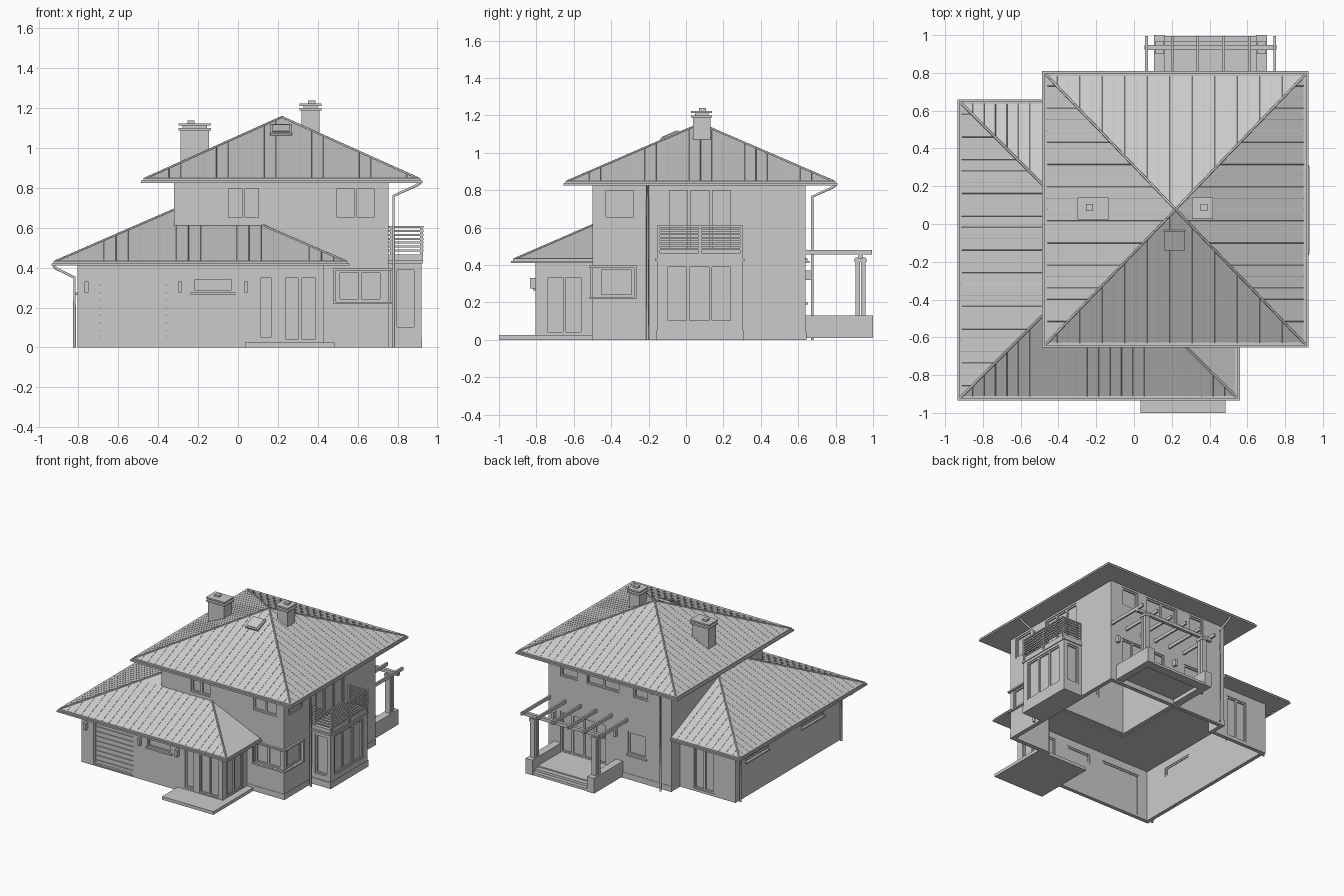
import bpy, bmesh, math
from mathutils import Matrix, Vector

if "Cube" in bpy.data.objects:
    bpy.data.objects.remove(bpy.data.objects["Cube"])

T = 0.03          # wall thickness
walls, holes = {}, {}


def boxes(name, specs):
    """One object from several boxes (x0,x1,y0,y1,z0,z1)."""
    bm = bmesh.new()
    for x0, x1, y0, y1, z0, z1 in specs:
        m = Matrix.Translation(((x0 + x1) / 2, (y0 + y1) / 2, (z0 + z1) / 2)) @ \
            Matrix.Diagonal((abs(x1 - x0), abs(y1 - y0), abs(z1 - z0), 1))
        bmesh.ops.create_cube(bm, size=1, matrix=m)
    return from_bm(name, bm)


def from_bm(name, bm):
    me = bpy.data.meshes.new(name)
    bm.to_mesh(me)
    bm.free()
    ob = bpy.data.objects.new(name, me)
    bpy.context.collection.objects.link(ob)
    return ob


def faces(name, verts, polys):
    bm = bmesh.new()
    vs = [bm.verts.new(v) for v in verts]
    for p in polys:
        bm.faces.new([vs[i] for i in p])
    bmesh.ops.recalc_face_normals(bm, faces=bm.faces)
    return from_bm(name, bm)


def lines(name, paths, r, res=0):
    cu = bpy.data.curves.new(name, 'CURVE')
    cu.dimensions = '3D'
    cu.bevel_depth, cu.bevel_resolution, cu.use_fill_caps = r, res, True
    for pts in paths:
        s = cu.splines.new('POLY')
        s.points.add(len(pts) - 1)
        for p, q in zip(s.points, pts):
            p.co = (*q, 1)
    ob = bpy.data.objects.new(name, cu)
    bpy.context.collection.objects.link(ob)


def place(axis, sgn, c, a0, a1, d0, d1, z0, z1):
    """Box on a wall: a = along the wall, d = depth inward from its face c."""
    n0, n1 = sorted((c - sgn * d0, c - sgn * d1))
    return (n0, n1, a0, a1, z0, z1) if axis == 'x' else (a0, a1, n0, n1, z0, z1)


def wall(name, axis, sgn, c, a0, a1, z0, z1):
    walls[name] = (axis, sgn, c, boxes(name, [place(axis, sgn, c, a0, a1, 0, T, z0, z1)]))
    holes[name] = []


def window(wname, name, a0, a1, z0, z1, panes=1, sill=False, slats=0):
    ax, sg, c, _ = walls[wname]
    P = lambda *b: place(ax, sg, c, *b)
    holes[wname].append(P(a0, a1, -0.02, T + 0.02, z0, z1))
    f = 0.012
    parts = [P(a0, a0 + f, 0.006, 0.026, z0, z1), P(a1 - f, a1, 0.006, 0.026, z0, z1),
             P(a0, a1, 0.006, 0.026, z0, z0 + f), P(a0, a1, 0.006, 0.026, z1 - f, z1),
             P(a0, a1, 0.016, 0.020, z0, z1)]
    for i in range(1, panes):
        m = a0 + (a1 - a0) * i / panes
        parts.append(P(m - 0.008, m + 0.008, 0.006, 0.026, z0, z1))
    for i in range(slats):
        h = (z1 - z0) / slats
        parts.append(P(a0, a1, 0.009, 0.02, z0 + i * h + 0.003, z0 + (i + 1) * h - 0.003))
    if sill:
        parts.append(P(a0 - 0.008, a1 + 0.008, -0.012, 0.02, z0 - 0.012, z0))
    boxes(name, parts)


# walls
wall("low_front_wall", 'y', -1, -0.805, -0.805, 0.43, 0, 0.415)
wall("low_left_wall", 'x', -1, -0.805, -0.805, 0.53, 0, 0.415)
wall("low_back_wall", 'y', 1, 0.53, -0.805, -0.30, 0, 0.415)
wall("entrance_side_wall", 'x', 1, 0.43, -0.805, -0.48, 0, 0.415)
wall("main_front_wall", 'y', -1, -0.50, 0.42, 0.755, 0, 0.42)
wall("upper_front_wall", 'y', -1, -0.50, -0.32, 0.755, 0.42, 0.83)
wall("main_right_wall", 'x', 1, 0.755, -0.50, 0.64, 0, 0.83)
wall("main_back_wall", 'y', 1, 0.64, -0.32, 0.755, 0, 0.83)
wall("upper_left_wall", 'x', -1, -0.32, -0.50, 0.64, 0.415, 0.83)
wall("main_left_wall", 'x', -1, -0.32, 0.50, 0.64, 0, 0.42)
wall("bay_outer_wall", 'x', 1, 0.92, -0.155, 0.305, 0, 0.42)
wall("bay_front_wall", 'y', -1, -0.155, 0.74, 0.92, 0, 0.42)
wall("bay_back_wall", 'y', 1, 0.305, 0.74, 0.92, 0, 0.42)

# windows and doors
window("low_front_wall", "garage_door", -0.70, -0.35, 0.01, 0.35, slats=9)
window("low_front_wall", "front_strip_window", -0.23, -0.02, 0.275, 0.35, sill=True)
window("low_front_wall", "entrance_sidelight", 0.10, 0.18, 0.04, 0.36)
window("low_front_wall", "entrance_door", 0.225, 0.40, 0.03, 0.36, panes=2)
window("entrance_side_wall", "entrance_side_window", -0.75, -0.55, 0.03, 0.345, panes=2)
window("low_left_wall", "left_strip_window_a", -0.57, -0.30, 0.275, 0.35, sill=True)
window("low_left_wall", "left_strip_window_b", 0.12, 0.40, 0.275, 0.35, sill=True)
window("low_back_wall", "back_service_door", -0.62, -0.44, 0.02, 0.35, panes=2)
window("main_front_wall", "corner_window_front", 0.50, 0.725, 0.23, 0.385, panes=2)
window("main_right_wall", "corner_window_side", -0.465, -0.28, 0.23, 0.385)
window("upper_front_wall", "upper_front_window_a", -0.06, 0.115, 0.64, 0.81, panes=2)
window("upper_front_wall", "upper_front_window_b", 0.485, 0.695, 0.64, 0.81, panes=2)
window("main_right_wall", "upper_side_window", -0.44, -0.27, 0.645, 0.81)
window("main_right_wall", "balcony_door", -0.10, 0.25, 0.475, 0.81, panes=3)
window("main_back_wall", "upper_back_window_a", -0.12, 0.01, 0.66, 0.81)
window("main_back_wall", "upper_back_window_b", 0.13, 0.42, 0.66, 0.81, panes=2)
window("main_back_wall", "upper_back_window_c", 0.50, 0.65, 0.66, 0.81)
window("main_back_wall", "lower_back_window", -0.10, 0.06, 0.20, 0.38, sill=True)
window("main_back_wall", "terrace_doors", 0.25, 0.65, 0.06, 0.38, panes=4)
window("bay_outer_wall", "bay_window", -0.107, 0.25, 0.09, 0.40, panes=3)
window("bay_front_wall", "bay_front_window", 0.785, 0.895, 0.09, 0.40)
window("bay_back_wall", "bay_back_window", 0.785, 0.895, 0.09, 0.40)
holes["main_right_wall"].append((0.70, 0.78, -0.12, 0.27, 0.05, 0.40))

# cut the openings
for name, (_, _, _, ob) in walls.items():
    if holes[name]:
        cutter = boxes("cutter", holes[name])
        cutter.hide_render = True
        mod = ob.modifiers.new("openings", 'BOOLEAN')
        mod.operation, mod.solver, mod.object = 'DIFFERENCE', 'EXACT', cutter
        dg = bpy.context.evaluated_depsgraph_get()
        me = bpy.data.meshes.new_from_object(ob.evaluated_get(dg))
        ob.modifiers.clear()
        ob.data = me
        bpy.data.objects.remove(cutter)

# corner window surround, plinth, lamps
boxes("corner_window_surround", [(0.48, 0.77, -0.515, -0.48, z, z + 0.012) for z in (0.217, 0.385)] +
      [(0.735, 0.77, -0.515, -0.265, z, z + 0.012) for z in (0.217, 0.385)] +
      [(0.48, 0.492, -0.512, -0.49, 0.217, 0.39), (0.745, 0.767, -0.277, -0.265, 0.217, 0.39)])
boxes("plinth", [(0.43, 0.758, -0.503, -0.49, 0, 0.045), (0.745, 0.758, -0.503, 0.643, 0, 0.045),
                 (-0.323, 0.758, 0.63, 0.643, 0, 0.045), (0.75, 0.924, -0.16, 0.31, 0, 0.05)])
boxes("wall_lamps", [(x - 0.01, x + 0.01, -0.835, -0.80, 0.275, 0.33) for x in (-0.76, -0.29, 0.04)] +
      [(x - 0.01, x + 0.01, 0.63, 0.67, 0.32, 0.37) for x in (0.16, 0.70)])
boxes("entrance_step", [(0.035, 0.485, -1.0, -0.50, 0, 0.025)])

# balcony
boxes("balcony_slab", [(0.75, 0.926, -0.165, 0.312, 0.42, 0.435), (0.75, 0.92, -0.155, 0.305, 0.435, 0.465)])
rail = [(x - 0.007, x + 0.007, y - 0.007, y + 0.007, 0.43, 0.61)
        for x, y in ((0.92, -0.145), (0.92, 0.075), (0.92, 0.295), (0.77, -0.145), (0.77, 0.295))]
for i in range(7):
    z = 0.48 + i * 0.02
    rail.append((0.922, 0.93, -0.155, 0.305, z, z + 0.01))
    for y in (-0.155, 0.297):
        rail.append((0.755, 0.93, y, y + 0.008, z, z + 0.01))
boxes("balcony_railing", rail)

# back terrace and pergola
boxes("terrace", [(0.105, 0.165, 0.64, 1.0, 0.01, 0.13), (0.645, 0.705, 0.64, 1.0, 0.01, 0.13),
                  (0.165, 0.645, 0.64, 0.93, 0.04, 0.06), (0.165, 0.645, 0.92, 0.965, 0.01, 0.05),
                  (0.165, 0.645, 0.965, 0.995, 0.01, 0.03)])
posts = []
for x in (0.135, 0.675):
    for y in (0.918, 0.948):
        posts.append((x - 0.02, x + 0.02, y - 0.012, y + 0.012, 0.13, 0.44))
    posts.append((x - 0.025, x + 0.025, 0.90, 0.965, 0.415, 0.435))
boxes("pergola_posts", posts)
boxes("pergola_beams", [(0.055, 0.755, 0.922, 0.947, 0.435, 0.46)] +
      [(0.066 + i * 0.136 - 0.007, 0.066 + i * 0.136 + 0.007, 0.64, 0.995, 0.455, 0.48) for i in range(6)])


# roofs
def seams(start, along, inward, length, run, rise, limit):
    out = []
    n = round(length / 0.06)
    for i in range(1, n):
        t = length * i / n
        d = min(min(t, length - t) * 2 * run / length, limit)
        p = Vector(start) + Vector(along) * t
        out.append([p, p + Vector(inward) * d + Vector((0, 0, rise * d))])
    return out


x0, x1, y0, y1, zb = -0.465, 0.905, -0.635, 0.79, 0.847
cx, cy, zt = (x0 + x1) / 2, (y0 + y1) / 2, 1.155
W, D, H = x1 - x0, y1 - y0, zt - zb
base = [(x0, y0, zb), (x1, y0, zb), (x1, y1, zb), (x0, y1, zb)]
boxes("main_eaves", [(-0.487, 0.925, -0.655, 0.81, 0.825, 0.838), (x0 - 0.01, x1 + 0.01, y0 - 0.01, y1 + 0.01, 0.838, 0.85)])
faces("main_roof", base + [(cx, cy, zt)], [(0, 1, 4), (1, 2, 4), (2, 3, 4), (3, 0, 4), (3, 2, 1, 0)])
lines("main_hip_caps", [[b, (cx, cy, zt)] for b in base], 0.006, 1)
kx, ky = H / (W / 2), H / (D / 2)
lines("main_roof_seams", seams(base[0], (1, 0, 0), (0, 1, 0), W, D / 2, ky, 9) +
      seams(base[3], (1, 0, 0), (0, -1, 0), W, D / 2, ky, 9) +
      seams(base[0], (0, 1, 0), (1, 0, 0), D, W / 2, kx, 9) +
      seams(base[1], (0, 1, 0), (-1, 0, 0), D, W / 2, kx, 9), 0.0015)

k, zl = 0.435, 0.432
lz = lambda d: zl + k * d
A, B, G = (-0.915, -0.915, zl), (0.54, -0.915, zl), (-0.915, 0.64, zl)
C, E, F = (0.125, -0.5, lz(0.415)), (-0.32, -0.32, lz(0.595)), (-0.32, 0.045, lz(0.595))
faces("low_roof", [A, B, C, (-0.32, -0.5, lz(0.415)), E, F, G, (-0.32, 0.64, zl), (0.54, -0.5, zl)],
      [(0, 1, 2, 3, 4), (0, 4, 5, 6), (6, 5, 7), (1, 8, 2)])
boxes("low_eaves", [(-0.935, -0.32, -0.935, 0.66, 0.41, 0.422), (-0.32, 0.56, -0.935, -0.50, 0.41, 0.422),
                    (-0.925, -0.32, -0.925, 0.65, 0.422, 0.434), (-0.32, 0.55, -0.925, -0.50, 0.422, 0.434)])
lines("low_hip_caps", [[A, E], [G, F], [B, C]], 0.006, 1)
lines("low_roof_seams", seams(A, (1, 0, 0), (0, 1, 0), 1.455, 0.7275, k, 0.415) +
      seams(A, (0, 1, 0), (1, 0, 0), 1.555, 0.7775, k, 0.595) +
      seams(G, (1, 0, 0), (0, -1, 0), 1.455, 0.7275, k, 0.595)[:9], 0.0015)

# roof window
rw = boxes("roof_window", [(-0.055, 0.055, -0.055, 0.055, -0.01, 0.01), (-0.043, 0.043, -0.043, 0.043, 0, 0.014)])
rw.location = (0.215, -0.085, zb + ky * (-0.085 - y0) + 0.004)
rw.rotation_euler.x = math.atan(ky)


# chimneys
def chimney(name, a0, a1, b0, b1, z0, z, sx):
    o = 0.01
    boxes(name, [(a0, a1, b0, b1, z0, z), (a0 - o, a1 + o, b0 - o, b1 + o, z, z + 0.012),
                 (a0 + o, a1 - o, b0 + o, b1 - o, z, z + 0.025),
                 (a0 - o, a1 + o, b0 - o, b1 + o, z + 0.024, z + 0.036),
                 (sx - 0.018, sx + 0.018, 0.07, 0.106, z + 0.03, z + 0.05)])


chimney("left_chimney", -0.288, -0.145, 0.035, 0.13, 0.88, 1.088, -0.235)
chimney("right_chimney", 0.318, 0.408, 0.037, 0.13, 1.04, 1.188, 0.37)

# downpipes
lines("downpipes", [
    [(0.915, -0.205, 0.828), (0.90, -0.205, 0.815), (0.78, -0.205, 0.76), (0.78, -0.205, 0)],
    [(-0.25, 0.80, 0.828), (-0.25, 0.785, 0.815), (-0.25, 0.675, 0.765), (-0.25, 0.675, 0)],
    [(-0.925, 0.49, 0.41), (-0.91, 0.49, 0.395), (-0.82, 0.49, 0.35), (-0.82, 0.49, 0)],
    [(-0.925, -0.77, 0.41), (-0.91, -0.77, 0.395), (-0.82, -0.77, 0.35), (-0.82, -0.77, 0)]], 0.008, 1)
